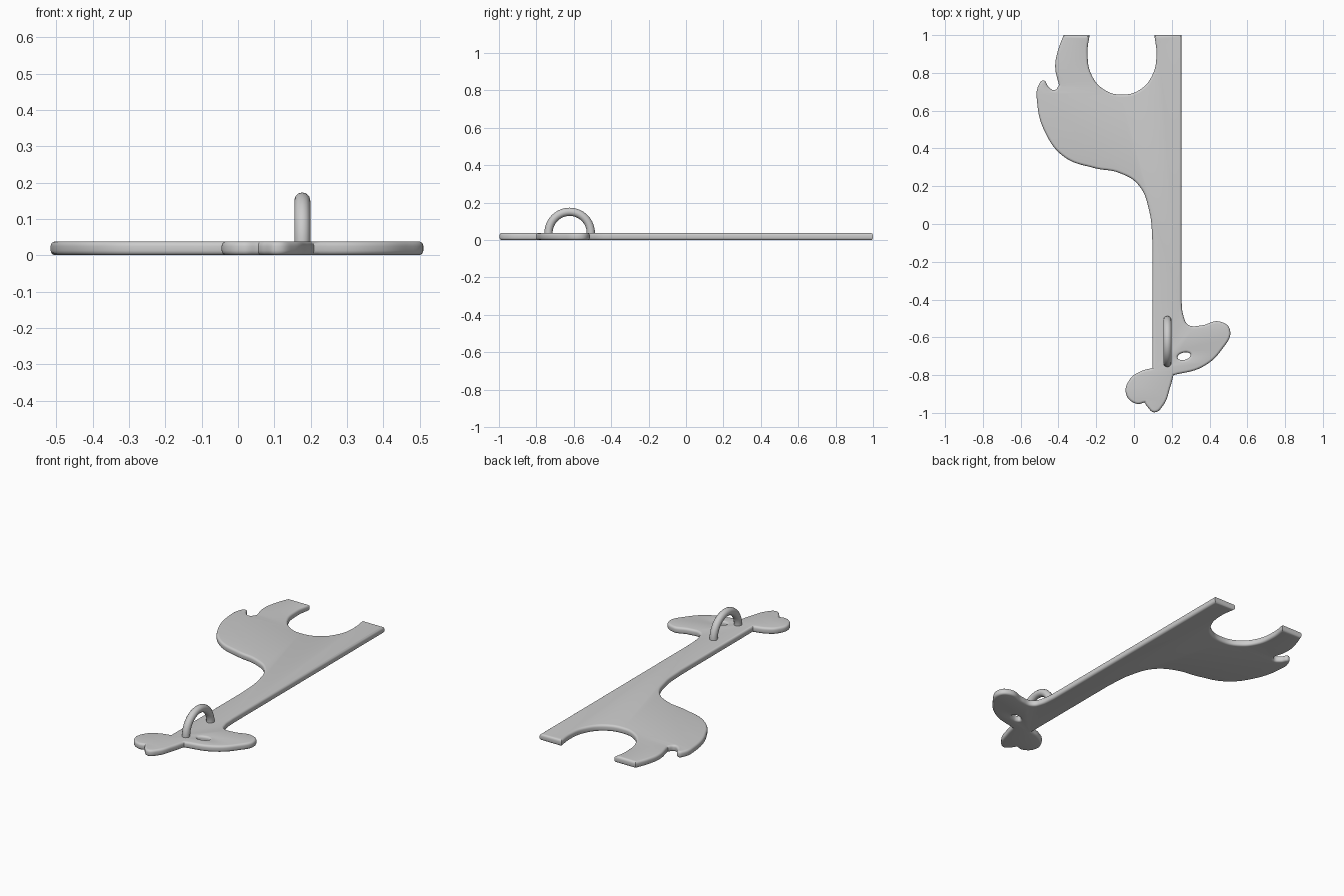
import bpy, bmesh, math

if "Cube" in bpy.data.objects:
    bpy.data.objects.remove(bpy.data.objects["Cube"])

T = 0.038      # plate thickness
B = 0.013      # edge rounding


def add_loop(curve, pts):
    """Closed Bezier loop; a third item in a point marks a sharp corner."""
    s = curve.splines.new('BEZIER')
    s.bezier_points.add(len(pts) - 1)
    for bp, p in zip(s.bezier_points, pts):
        bp.co = (p[0], p[1], 0)
        kind = 'VECTOR' if len(p) > 2 else 'AUTO'
        bp.handle_left_type = bp.handle_right_type = kind
    s.use_cyclic_u = True
    s.resolution_u = 8


C = 1
outline = [
    # hind leg tip and belly arch
    (-0.373, 1.0, C), (-0.235, 1.0, C), (-0.246, 0.91), (-0.225, 0.79),
    (-0.156, 0.71), (-0.066, 0.685), (0.03, 0.71), (0.098, 0.79),
    (0.119, 0.89), (0.108, 1.0, C),
    # front leg and neck edge
    (0.251, 1.0, C), (0.251, -0.40, C), (0.262, -0.487),
    # muzzle
    (0.288, -0.534), (0.357, -0.537), (0.452, -0.516), (0.508, -0.56),
    (0.463, -0.667), (0.362, -0.757), (0.209, -0.80, C),
    # horn and ear lobes
    (0.192, -0.863), (0.156, -0.958), (0.108, -0.997), (0.071, -0.968),
    (0.056, -0.945, C), (0.013, -0.952), (-0.042, -0.90), (-0.024, -0.825),
    (0.029, -0.783), (0.098, -0.762, C),
    # nape, back and rump
    (0.098, -0.10, C), (0.082, 0.063), (0.024, 0.206), (-0.077, 0.27),
    (-0.209, 0.296), (-0.368, 0.354), (-0.468, 0.48), (-0.513, 0.645),
    # tail
    (-0.505, 0.735), (-0.479, 0.76), (-0.452, 0.725), (-0.42, 0.709),
    (-0.397, 0.735, C), (-0.417, 0.83), (-0.405, 0.91),
]
a = math.radians(15)
eye = []
for i in range(8):
    t = -i * math.tau / 8
    u, v = 0.035 * math.cos(t), 0.019 * math.sin(t)
    eye.append((0.265 + u * math.cos(a) - v * math.sin(a),
                -0.700 + u * math.sin(a) + v * math.cos(a)))

# animal-shaped plate with rounded rim and eye hole
cu = bpy.data.curves.new("animal_plate", 'CURVE')
cu.dimensions = '2D'
cu.fill_mode = 'BOTH'
cu.extrude = T / 2 - B
cu.bevel_depth = B
cu.bevel_resolution = 3
cu.offset = -B
add_loop(cu, outline)
add_loop(cu, eye)
plate = bpy.data.objects.new("animal_plate", cu)
plate.location.z = T / 2
bpy.context.collection.objects.link(plate)
bpy.context.view_layer.objects.active = plate
plate.select_set(True)
bpy.ops.object.convert(target='MESH')
plate = bpy.context.object
bm = bmesh.new()
bm.from_mesh(plate.data)
bmesh.ops.remove_doubles(bm, verts=bm.verts, dist=0.0002)
bmesh.ops.recalc_face_normals(bm, faces=bm.faces)
bm.to_mesh(plate.data)
bm.free()
bpy.ops.object.shade_smooth_by_angle(angle=math.radians(35))
plate.select_set(False)

# half-ring hanging loop, feet sunk into the plate
R, r = 0.113, 0.022
path = [(0, -R, -0.02)]
path += [(0, -R * math.cos(k * math.pi / 32), R * math.sin(k * math.pi / 32)) for k in range(33)]
path += [(0, R, -0.02)]
rc = bpy.data.curves.new("hanging_ring", 'CURVE')
rc.dimensions = '3D'
rc.bevel_depth = r
rc.bevel_resolution = 4
rc.use_fill_caps = True
s = rc.splines.new('POLY')
s.points.add(len(path) - 1)
for p, co in zip(s.points, path):
    p.co = (*co, 1)
ring = bpy.data.objects.new("hanging_ring", rc)
ring.location = (0.177, -0.622, T)
bpy.context.collection.objects.link(ring)
bpy.context.view_layer.objects.active = ring
ring.select_set(True)
bpy.ops.object.convert(target='MESH')
bpy.ops.object.shade_smooth_by_angle(angle=math.radians(40))
